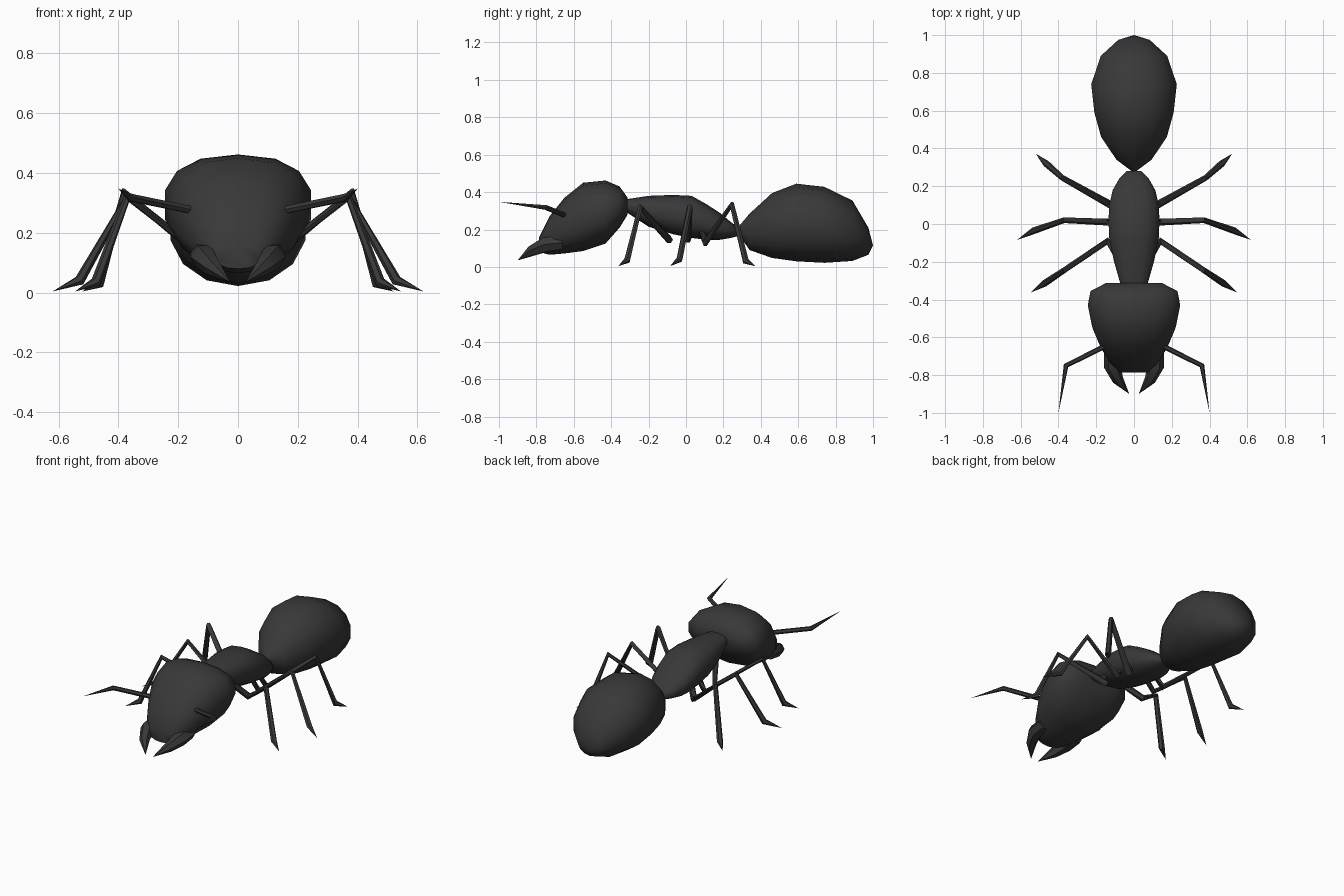
import bpy, bmesh, math
from mathutils import Vector

if "Cube" in bpy.data.objects:
    bpy.data.objects.remove(bpy.data.objects["Cube"])

dark = bpy.data.materials.new("charcoal")
dark.diffuse_color = (0.04, 0.04, 0.04, 1)
dark.use_nodes = True
dark.node_tree.nodes["Principled BSDF"].inputs["Base Color"].default_value = dark.diffuse_color


def loft(name, rings, tips=(None, None), angle=45):
    """Skin a list of equal-length point rings, closing each end with a face or a tip."""
    bm = bmesh.new()
    loops = [[bm.verts.new(p) for p in ring] for ring in rings]
    n = len(loops[0])
    for a, b in zip(loops, loops[1:]):
        for i in range(n):
            j = (i + 1) % n
            bm.faces.new((a[i], a[j], b[j], b[i]))
    for loop, tip in zip((loops[0], loops[-1]), tips):
        if tip is None:
            bm.faces.new(loop)
        else:
            t = bm.verts.new(tip)
            for i in range(n):
                bm.faces.new((loop[i], loop[(i + 1) % n], t))
    bmesh.ops.recalc_face_normals(bm, faces=bm.faces)
    mesh = bpy.data.meshes.new(name)
    bm.to_mesh(mesh)
    bm.free()
    mesh.materials.append(dark)
    obj = bpy.data.objects.new(name, mesh)
    bpy.context.collection.objects.link(obj)
    bpy.ops.object.select_all(action='DESELECT')
    obj.select_set(True)
    bpy.context.view_layer.objects.active = obj
    bpy.ops.object.shade_smooth_by_angle(angle=math.radians(angle))
    return obj


def body(name, sections, tips=(None, None), power=2.3, sides=14):
    """Body segment from (y, bottom, top, half width) sections."""
    rings = []
    for y, lo, hi, w in sections:
        ring = []
        for i in range(sides):
            a = 2 * math.pi * i / sides + math.pi / sides
            c, s = math.cos(a), math.sin(a)
            e = 2 / power
            top = math.cos(math.pi / sides) ** e   # outermost vertex reaches full height
            ring.append((w * math.copysign(abs(c) ** e, c),
                         y, (lo + hi) / 2 + (hi - lo) / 2 * math.copysign(abs(s) ** e, s) / 1.0))
        rings.append(ring)
    return loft(name, rings, tips, 60)


def limb(name, path, sides=6):
    """Tapered tube through (x, y, z, radius) joints, ending in a point, on both sides."""
    pts = [Vector(p[:3]) for p in path]
    rings = []
    for i, p in enumerate(pts[:-1]):
        d = (pts[i + 1] - p).normalized()
        if i:
            d += (p - pts[i - 1]).normalized()
        d.normalize()
        ref = Vector((-0.6, 0.8, 0)) if abs(d.z) > 0.8 else Vector((0, 0, 1))
        u = d.cross(ref).normalized()
        v = d.cross(u)
        r = path[i][3]
        rings.append([p + r * (u * math.cos(2 * math.pi * k / sides)
                               + v * math.sin(2 * math.pi * k / sides)) for k in range(sides)])
    for side, sx in (("right", 1), ("left", -1)):
        mirrored = [[(q.x * sx, q.y, q.z) for q in ring] for ring in rings]
        t = pts[-1]
        loft(f"{name}_{side}", mirrored, (None, (t.x * sx, t.y, t.z)), 50)


# Body segments
body("head", [
    (-0.312, 0.28, 0.37, 0.15), (-0.355, 0.21, 0.43, 0.235), (-0.43, 0.125, 0.462, 0.25),
    (-0.55, 0.085, 0.45, 0.225), (-0.65, 0.072, 0.37, 0.182), (-0.73, 0.065, 0.27, 0.135),
    (-0.785, 0.08, 0.16, 0.075)], power=2.4)
body("thorax", [
    (-0.33, 0.30, 0.36, 0.07), (-0.20, 0.215, 0.38, 0.108), (-0.07, 0.175, 0.385, 0.135),
    (0.03, 0.155, 0.38, 0.138), (0.11, 0.145, 0.335, 0.132), (0.18, 0.145, 0.29, 0.115),
    (0.24, 0.155, 0.24, 0.08), (0.28, 0.165, 0.21, 0.04)])
body("abdomen", [
    (0.285, 0.17, 0.22, 0.02), (0.34, 0.09, 0.285, 0.095), (0.46, 0.048, 0.395, 0.178),
    (0.59, 0.03, 0.445, 0.215), (0.74, 0.022, 0.428, 0.232), (0.89, 0.032, 0.355, 0.18),
    (0.975, 0.065, 0.21, 0.085)], tips=((0, 0.27, 0.195), (0, 1.0, 0.115)), power=2.1)

# Mouth and feelers
limb("mandible", [(0.12, -0.66, 0.13, 0.04), (0.115, -0.75, 0.12, 0.045),
                  (0.085, -0.825, 0.085, 0.03), (0.025, -0.90, 0.035, 0)])
limb("antenna", [(0.15, -0.645, 0.275, 0.014), (0.36, -0.75, 0.318, 0.014),
                 (0.40, -1.0, 0.348, 0)])

# Legs: hip, lower hip joint, knee, ankle, pointed foot
limb("front_leg", [(0.07, -0.20, 0.27, 0.02), (0.14, -0.09, 0.145, 0.02),
                   (0.37, -0.245, 0.32, 0.015), (0.475, -0.315, 0.035, 0.018),
                   (0.545, -0.362, 0.004, 0)])
limb("middle_leg", [(0.08, 0.0, 0.23, 0.02), (0.14, 0.01, 0.145, 0.018),
                    (0.37, 0.02, 0.32, 0.015), (0.53, -0.035, 0.04, 0.018),
                    (0.62, -0.085, 0.004, 0)])
limb("hind_leg", [(0.08, 0.07, 0.23, 0.02), (0.13, 0.105, 0.13, 0.02),
                  (0.38, 0.245, 0.335, 0.015), (0.465, 0.32, 0.03, 0.018),
                  (0.52, 0.372, 0.004, 0)])
